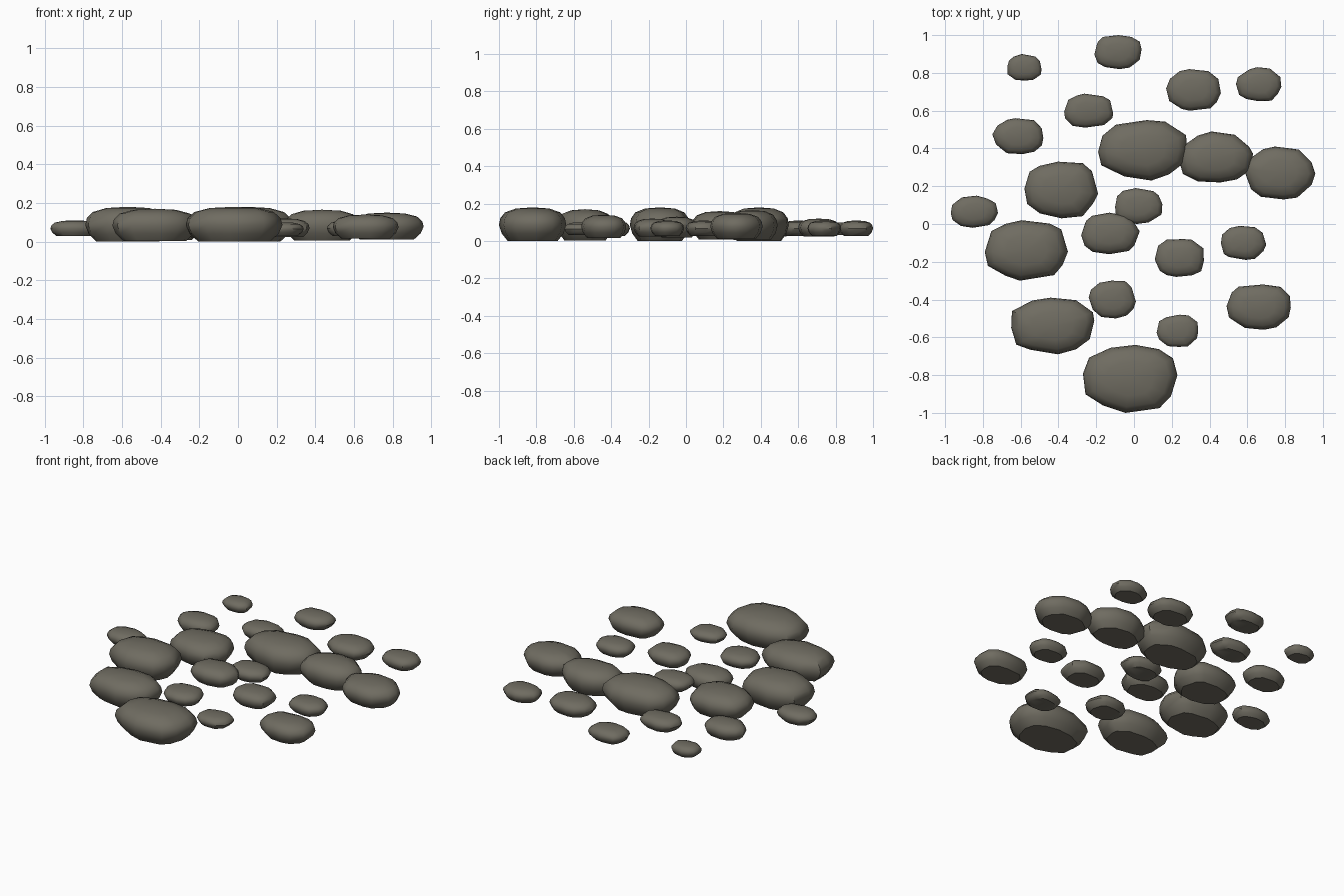
import bpy
import bmesh
import math
import random

default_cube = bpy.data.objects.get("Cube")
if default_cube:
    bpy.data.objects.remove(default_cube, do_unlink=True)

# Stone colour
stone_grey = bpy.data.materials.new("stone_grey")
stone_grey.use_nodes = True
colour = (0.16, 0.15, 0.12, 1.0)
stone_grey.diffuse_color = colour
shader = stone_grey.node_tree.nodes["Principled BSDF"]
shader.inputs["Base Color"].default_value = colour
shader.inputs["Roughness"].default_value = 0.9

SIDES = 12
# Side profile from the flat underside to the crown: (radius, height)
PROFILE = [(.74, -1), (.92, -.55), (1, -.05), (.96, .35), (.82, .7), (.5, .93)]

# Footprint of each stone and its top: west, east, south, north, top
STONES = [
    (-.67, -.49, .76, .9, .1),
    (-.21, .04, .82, 1, .11),
    (.17, .46, .6, .82, .12),
    (.54, .78, .65, .83, .11),
    (-.37, -.11, .51, .69, .11),
    (-.75, -.48, .37, .56, .12),
    (-.19, .28, .23, .55, .18),
    (.24, .63, .22, .49, .165),
    (.58, .96, .13, .41, .15),
    (-.58, -.19, .03, .33, .16),
    (-.97, -.72, -.02, .15, .11),
    (-.1, .15, 0, .19, .11),
    (-.28, .03, -.16, .06, .13),
    (-.79, -.35, -.3, .02, .18),
    (.11, .37, -.28, -.08, .12),
    (.46, .7, -.19, -.01, .11),
    (.49, .83, -.56, -.32, .14),
    (-.24, .01, -.5, -.3, .11),
    (-.65, -.21, -.69, -.39, .17),
    (.12, .34, -.65, -.48, .1),
    (-.27, .23, -1, -.64, .18),
]


def rounded_power(value):
    """Push a circle slightly towards a rounded rectangle."""
    return math.copysign(abs(value) ** 0.86, value)


def stone_outline(rng):
    """Irregular rounded outline, fitted to a unit square from -1 to 1."""
    points = []
    for i in range(SIDES):
        angle = math.tau * (i + rng.uniform(-.25, .25)) / SIDES
        radius = rng.uniform(.95, 1.04)
        points.append((radius * rounded_power(math.cos(angle)),
                       radius * rounded_power(math.sin(angle))))
    axes = []
    for values in zip(*points):
        low, high = min(values), max(values)
        axes.append([2 * (v - low) / (high - low) - 1 for v in values])
    return list(zip(*axes))


def add_stone(name, west, east, south, north, top, rng):
    centre_x, centre_y = (west + east) / 2, (south + north) / 2
    half_x, half_y = (east - west) / 2, (north - south) / 2
    # Smaller stones float a little higher off the ground
    bottom = max(0, (.18 - top) * .4)
    centre_z, half_z = (top + bottom) / 2, (top - bottom) / 2
    outline = stone_outline(rng)

    bm = bmesh.new()
    rings = []
    for radius, height in PROFILE:
        rings.append([bm.verts.new((centre_x + half_x * radius * x,
                                    centre_y + half_y * radius * y,
                                    centre_z + half_z * height))
                      for x, y in outline])
    # Sides
    for lower, upper in zip(rings, rings[1:]):
        for i in range(SIDES):
            j = (i + 1) % SIDES
            bm.faces.new((lower[i], lower[j], upper[j], upper[i]))
    # Flat underside and shallow crown
    bm.faces.new(list(reversed(rings[0])))
    crown = bm.verts.new((centre_x, centre_y, top))
    for i in range(SIDES):
        bm.faces.new((rings[-1][i], rings[-1][(i + 1) % SIDES], crown))

    mesh = bpy.data.meshes.new(name)
    bm.to_mesh(mesh)
    bm.free()
    mesh.materials.append(stone_grey)
    stone = bpy.data.objects.new(name, mesh)
    bpy.context.collection.objects.link(stone)
    return stone


# Scatter of stepping stones
rng = random.Random(4)
bpy.ops.object.select_all(action="DESELECT")
for index, footprint in enumerate(STONES, start=1):
    stone = add_stone(f"stone_{index}", *footprint, rng)
    stone.select_set(True)
    bpy.context.view_layer.objects.active = stone
bpy.ops.object.shade_smooth_by_angle(angle=math.radians(40))
